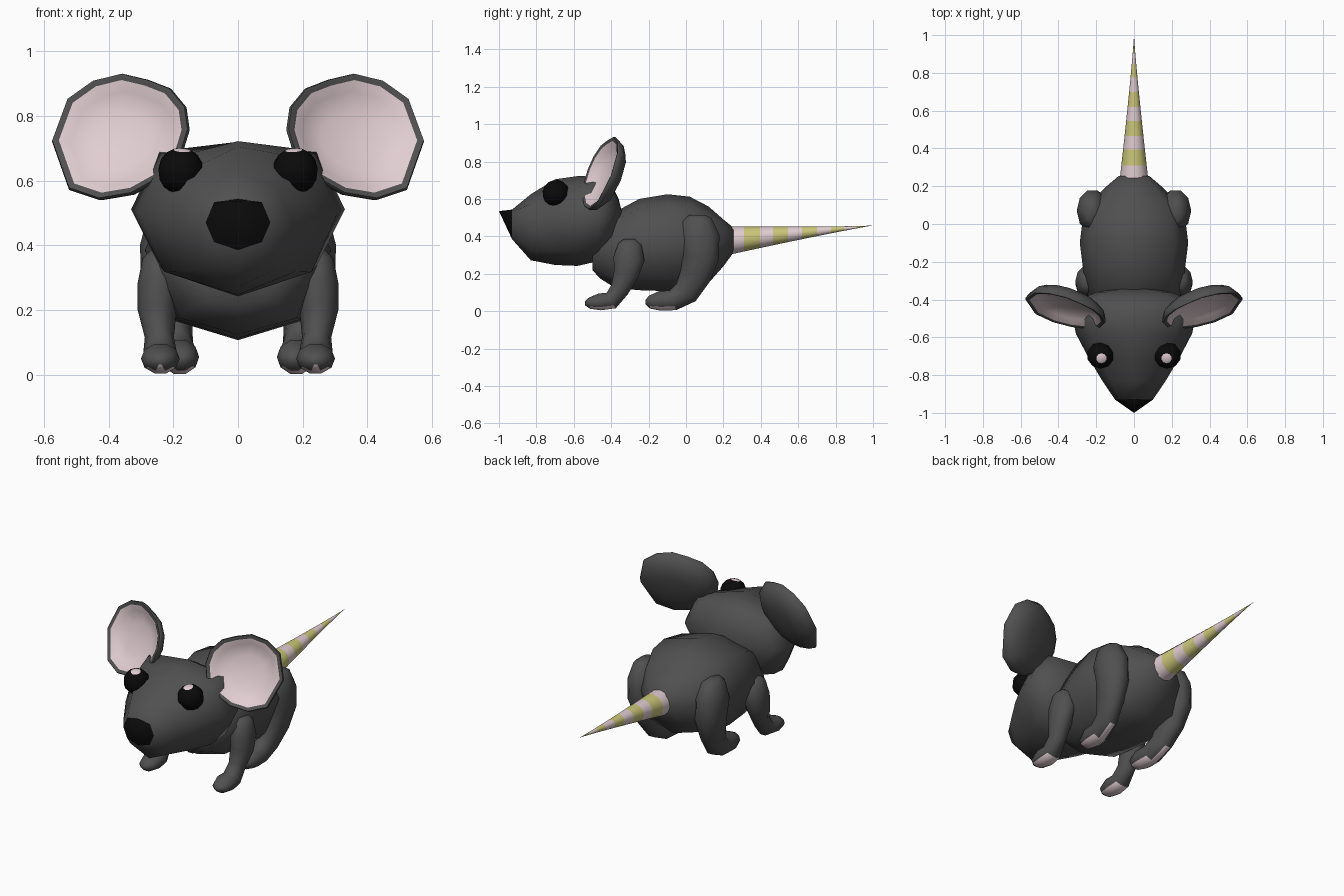
import bpy, bmesh
from math import sin, cos, pi
from mathutils import Vector

cube = bpy.data.objects.get("Cube")
if cube:
    bpy.data.objects.remove(cube)


def material(name, rgb):
    m = bpy.data.materials.new(name)
    m.use_nodes = True
    colour = (*rgb, 1)
    m.diffuse_color = colour
    m.node_tree.nodes["Principled BSDF"].inputs["Base Color"].default_value = colour
    return m


GREY = material("fur grey", (0.08, 0.08, 0.08))
PINK = material("skin pink", (0.75, 0.61, 0.64))
YELLOW = material("stripe yellow", (0.6, 0.57, 0.19))
BLACK = material("shiny black", (0.003, 0.003, 0.003))


def finish(name, bm, mats, rule=None, angle=80):
    """Turn a bmesh into an object, coloured by a rule on its faces."""
    bmesh.ops.recalc_face_normals(bm, faces=bm.faces)
    bm.normal_update()
    bm.faces.index_update()
    for f in bm.faces:
        f.smooth = True
        if rule:
            f.material_index = int(rule(f))
    mesh = bpy.data.meshes.new(name)
    bm.to_mesh(mesh)
    bm.free()
    ob = bpy.data.objects.new(name, mesh)
    bpy.context.collection.objects.link(ob)
    for m in mats:
        mesh.materials.append(m)
    bpy.ops.object.select_all(action="DESELECT")
    ob.select_set(True)
    bpy.context.view_layer.objects.active = ob
    bpy.ops.object.shade_smooth_by_angle(angle=angle * pi / 180)


def loft(name, rings, mats, rule=None, angle=80):
    """Skin a list of equal rings; a one-point ring closes to a tip."""
    bm = bmesh.new()
    rows = [[bm.verts.new(p) for p in r] for r in rings]
    for a, b in zip(rows, rows[1:]):
        n = max(len(a), len(b))
        for i in range(n):
            j = (i + 1) % n
            if len(a) == 1:
                bm.faces.new((a[0], b[j], b[i]))
            elif len(b) == 1:
                bm.faces.new((a[i], a[j], b[0]))
            else:
                bm.faces.new((a[i], a[j], b[j], b[i]))
    for r in (rows[0], rows[-1]):
        if len(r) > 2:
            bm.faces.new(r)
    finish(name, bm, mats, rule, angle)


def torso_ring(y, low, high, w, up, down):
    """Eight-sided boxy section standing across y."""
    mid, h, d = (low + high) / 2, (high - low) / 2, w * 0.74
    right = [(d, y, mid + h * up), (w, y, mid + h * 0.08), (d, y, mid - h * down)]
    left = [(-x, y, z) for x, y, z in reversed(right)]
    return [(0, y, high), *right, (0, y, low), *left]


# Body: y, underside, back, half width
body = [(-0.5, 0.22, 0.34, 0.12), (-0.46, 0.175, 0.44, 0.19),
        (-0.38, 0.125, 0.53, 0.245), (-0.25, 0.112, 0.6, 0.268),
        (-0.1, 0.107, 0.625, 0.287), (0.02, 0.12, 0.612, 0.272),
        (0.12, 0.15, 0.56, 0.225), (0.2, 0.24, 0.49, 0.145),
        (0.255, 0.315, 0.445, 0.08)]
loft("body", [torso_ring(*s, 0.78, 0.75) for s in body], [GREY])

# Head (last value: how square the brow is) and the nose that closes it
head = [(-0.93, 0.385, 0.543, 0.1, 0.88), (-0.83, 0.272, 0.625, 0.168, 0.7),
        (-0.7, 0.247, 0.705, 0.245, 0.62), (-0.58, 0.242, 0.722, 0.308, 0.76),
        (-0.47, 0.267, 0.72, 0.33, 0.87), (-0.4, 0.345, 0.68, 0.288, 0.86),
        (-0.36, 0.43, 0.6, 0.2, 0.86), (-0.345, 0.48, 0.54, 0.09, 0.86)]
head_rings = [torso_ring(*s, 0.68) for s in head]
loft("head", head_rings, [GREY])
loft("nose", [[(0, -1, 0.535)], head_rings[0]], [BLACK])


# Tail: striped cone rising slightly to its tip
def tail_ring(y, r, n=12):
    z = 0.38 + 0.078 * (y - 0.25) / 0.75
    return [(r * cos(2 * pi * i / n), y, z + r * sin(2 * pi * i / n)) for i in range(n)]


bands = [0.24, 0.31, 0.395, 0.465, 0.545, 0.62, 0.7, 0.775, 0.845, 0.905, 0.955]
tail = [tail_ring(y, 0.075 * ((1 - y) / 0.76) ** 1.15) for y in bands]


def stripe(f):
    y = f.calc_center_median().y
    return sum(y > b for b in bands[1:]) % 2


loft("tail", tail + [[(0, 1, 0.458)]], [PINK, YELLOW], stripe)


def limb_rings(path, side, n=10):
    """Oval rings square to a path of x, y, z, half width, half depth."""
    pts = [Vector(p[:3]) for p in path]
    rings = []
    for i, (p, s) in enumerate(zip(pts, path)):
        t = pts[min(i + 1, len(pts) - 1)] - pts[max(i - 1, 0)]
        across = Vector((1, 0, 0))
        deep = t.cross(across).normalized()
        ring = []
        for k in range(n):
            a = 2 * pi * k / n
            q = p + across * s[3] * cos(a) + deep * s[4] * sin(a)
            ring.append((q.x * side, q.y, q.z))
        rings.append(ring)
    return rings


front_leg = [(0.245, -0.3, 0.385, 0.025, 0.035), (0.245, -0.3, 0.36, 0.05, 0.065),
             (0.245, -0.305, 0.28, 0.066, 0.088), (0.25, -0.32, 0.2, 0.06, 0.07),
             (0.243, -0.355, 0.115, 0.045, 0.053), (0.24, -0.4, 0.056, 0.054, 0.05),
             (0.24, -0.46, 0.05, 0.06, 0.048), (0.24, -0.515, 0.043, 0.046, 0.032),
             (0.24, -0.54, 0.043, 0.015, 0.012)]
rear_leg = [(0.225, 0.06, 0.515, 0.025, 0.045), (0.222, 0.06, 0.49, 0.058, 0.08),
            (0.22, 0.07, 0.4, 0.083, 0.114), (0.217, 0.08, 0.29, 0.082, 0.103),
            (0.21, 0.05, 0.19, 0.067, 0.088), (0.193, 0.0, 0.1, 0.054, 0.073),
            (0.183, -0.07, 0.058, 0.058, 0.058), (0.18, -0.14, 0.055, 0.06, 0.055),
            (0.175, -0.195, 0.048, 0.043, 0.036), (0.175, -0.217, 0.048, 0.015, 0.012)]


def sole(f):
    return f.normal.z < -0.78 and f.calc_center_median().z < 0.035


# Ear outline seen from the front, lying on a leaning plane
ear_outline = [(0.36, 0.934), (0.45, 0.912), (0.53, 0.855), (0.578, 0.725),
               (0.525, 0.575), (0.43, 0.543), (0.33, 0.56), (0.24, 0.61),
               (0.175, 0.685), (0.152, 0.76), (0.162, 0.83), (0.21, 0.888),
               (0.28, 0.915)]
ear_mid = Vector((0.37, 0.74))
lean = Vector((-0.33, 1, -0.4)).normalized()


def ear_ring(scale, push, side):
    ring = []
    for p in ear_outline:
        x, z = ear_mid + (Vector(p) - ear_mid) * scale
        q = Vector((x, -0.88 + 0.33 * x + 0.4 * z, z)) + lean * push
        ring.append((q.x * side, q.y, q.z))
    return ring if scale else ring[:1]


# Ear layers (scale, depth): rounded back, rim, then the hollow
ear_shell = [(0, 0.097), (0.4, 0.092), (0.72, 0.078), (0.93, 0.045), (1, 0.01), (0.98, 0)]
ear_hollow = [(0.89, 0.005), (0.75, 0.03), (0.45, 0.05), (0, 0.056)]


def lining(f):
    return f.index >= len(ear_shell) * len(ear_outline)


def eye(name, side):
    """Ball with its pole turned up and forward, the polar cap left pale."""
    pole = Vector((-0.07 * side, -0.24, 0.97)).normalized()
    bm = bmesh.new()
    bmesh.ops.create_uvsphere(bm, u_segments=10, v_segments=8, radius=0.072)
    turn = Vector((0, 0, 1)).rotation_difference(pole).to_matrix()
    bmesh.ops.rotate(bm, cent=(0, 0, 0), matrix=turn, verts=bm.verts)
    bmesh.ops.translate(bm, vec=(0.177 * side, -0.695, 0.63), verts=bm.verts)
    finish(name, bm, [BLACK, PINK], lambda f: f.normal.dot(pole) > 0.95)


for label, side in (("left", 1), ("right", -1)):
    loft(label + "_front_leg", limb_rings(front_leg, side), [GREY, PINK], sole)
    loft(label + "_rear_leg", limb_rings(rear_leg, side), [GREY, PINK], sole)
    ear = [ear_ring(s, d, side) for s, d in ear_shell + ear_hollow]
    loft(label + "_ear", ear, [GREY, PINK], lining, 50)
    eye(label + "_eye", side)
